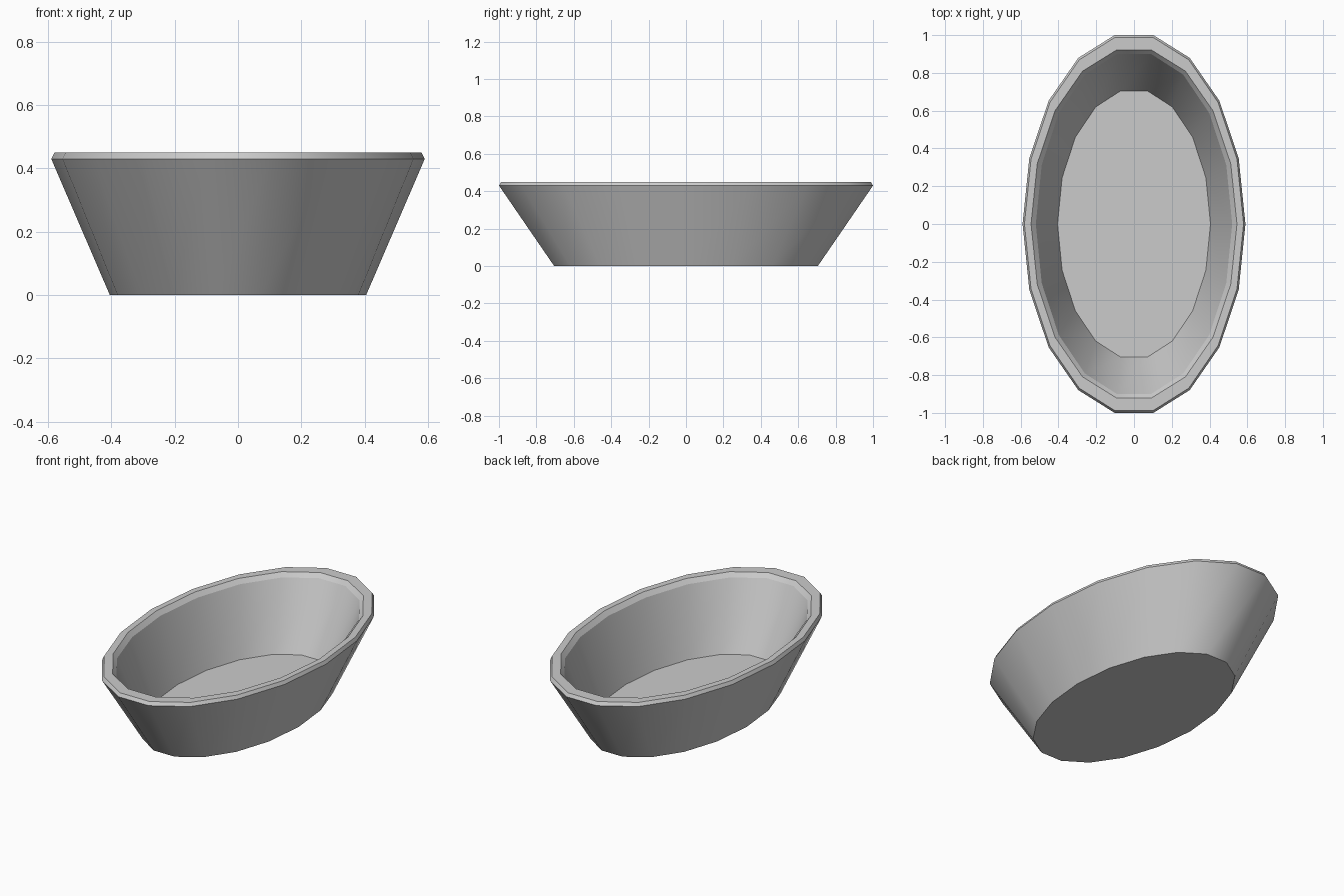
import bpy, bmesh, math

if "Cube" in bpy.data.objects:
    bpy.data.objects.remove(bpy.data.objects["Cube"])

SIDES = 18

# Single flat colour
grey = bpy.data.materials.new("light grey")
grey.diffuse_color = (0.6, 0.6, 0.6, 1)
grey.use_nodes = True
grey.node_tree.nodes["Principled BSDF"].inputs["Base Color"].default_value = grey.diffuse_color

# Profile rings (x radius, y radius, z) from outer base, over the rim, to inner floor
K = math.sin(math.radians(80))  # the ends of the oval are flat edges
profile = [
    (0.405, 0.705 / K, 0.0),    # outer base
    (0.59, 1.0 / K, 0.43),      # outer wall top
    (0.58, 0.988 / K, 0.45),    # rim outer edge
    (0.545, 0.92 / K, 0.45),    # rim inner edge
    (0.52, 0.90 / K, 0.425),    # inner chamfer
    (0.405, 0.705 / K, 0.04),   # inner floor
]

bm = bmesh.new()
rings = []
for rx, ry, z in profile:
    rings.append([bm.verts.new((rx * math.cos(2 * math.pi * i / SIDES),
                                ry * math.sin(2 * math.pi * i / SIDES), z))
                  for i in range(SIDES)])

# Walls and rim, smooth around the oval
for low, high in zip(rings, rings[1:]):
    for i in range(SIDES):
        j = (i + 1) % SIDES
        bm.faces.new((low[i], low[j], high[j], high[i])).smooth = True

# Underside and inner floor
bm.faces.new(rings[0][::-1])
bm.faces.new(rings[-1])

# Keep every ring crisp
for ring in rings:
    for i in range(SIDES):
        bm.edges.get((ring[i], ring[(i + 1) % SIDES])).smooth = False

mesh = bpy.data.meshes.new("oval_basin")
bm.normal_update()
bm.to_mesh(mesh)
bm.free()
mesh.materials.append(grey)
basin = bpy.data.objects.new("oval_basin", mesh)
bpy.context.collection.objects.link(basin)
